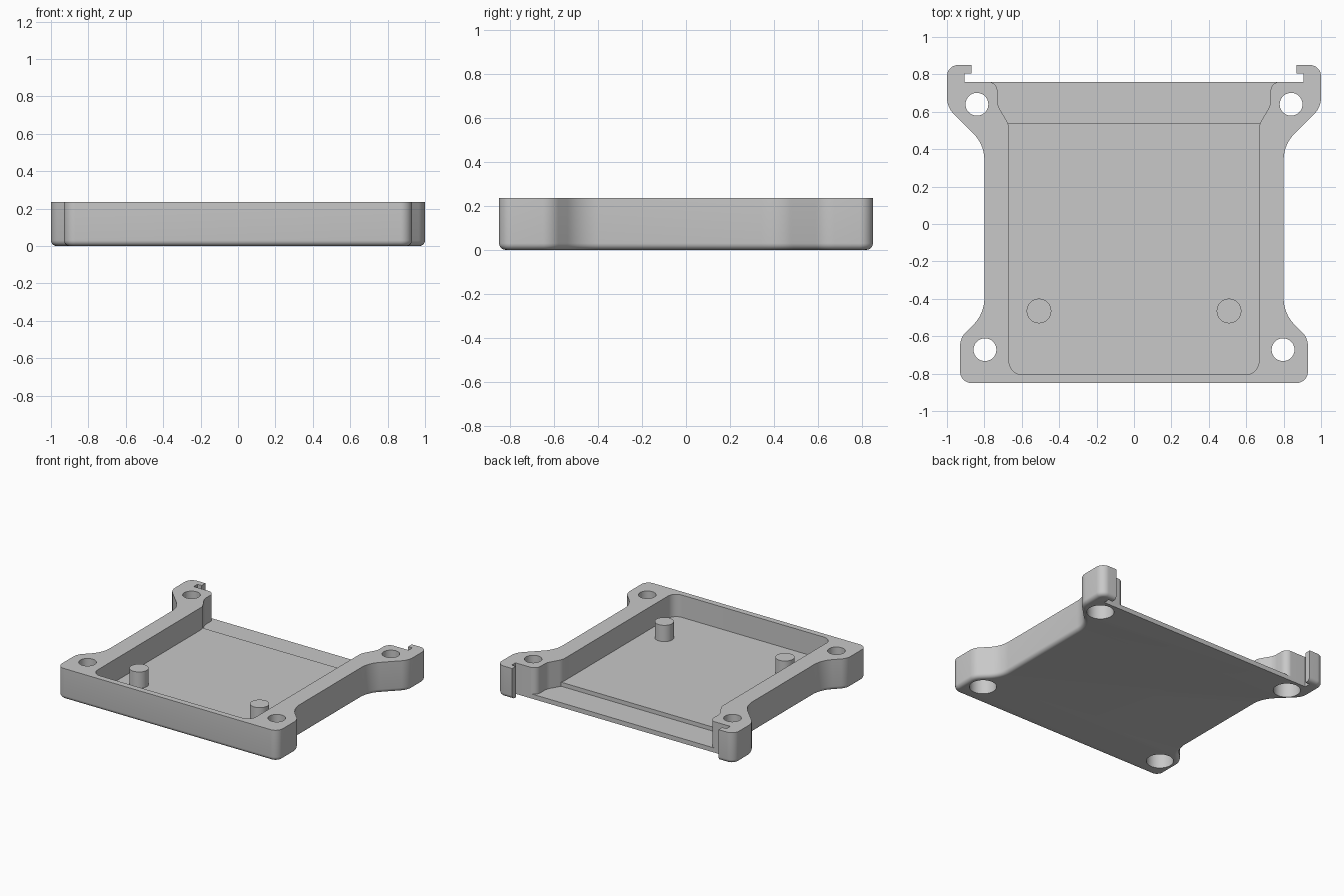
import bpy, bmesh, math
from mathutils import Vector

if "Cube" in bpy.data.objects:
    bpy.data.objects.remove(bpy.data.objects["Cube"])

HEIGHT = 0.236      # rim height
STRIP_Z = 0.035     # low floor along the open back
FLOOR_Z = 0.066     # main floor
BACK_Y = 0.76       # open back edge
GREY = (0.58, 0.58, 0.58, 1)

grey = bpy.data.materials.new("plain_grey")
grey.use_nodes = True
grey.diffuse_color = GREY
grey.node_tree.nodes["Principled BSDF"].inputs["Base Color"].default_value = GREY


def rounded(points, steps=8):
    """Outline from (x, y, radius) corners, each rounded by its radius."""
    out = []
    for i, (x, y, r) in enumerate(points):
        p = Vector((x, y))
        if r == 0:
            out.append(p)
            continue
        a = (Vector(points[i - 1][:2]) - p).normalized()
        b = (Vector(points[(i + 1) % len(points)][:2]) - p).normalized()
        half = a.angle(b) / 2
        centre = p + (a + b).normalized() * r / math.sin(half)
        reach = r / math.tan(half)
        start, end = p + a * reach - centre, p + b * reach - centre
        out += [centre + start.lerp(end, k / steps).normalized() * r
                for k in range(steps + 1)]
    return out


def mirrored(right_side):
    return right_side + [(-x, y, r) for x, y, r in reversed(right_side)]


def finish(name, bm):
    bmesh.ops.recalc_face_normals(bm, faces=bm.faces)
    mesh = bpy.data.meshes.new(name)
    bm.to_mesh(mesh)
    bm.free()
    mesh.materials.append(grey)
    obj = bpy.data.objects.new(name, mesh)
    bpy.context.collection.objects.link(obj)
    return obj


def prism(outline, z0, z1):
    bm = bmesh.new()
    face = bm.faces.new([bm.verts.new((p.x, p.y, z0)) for p in outline])
    top = bmesh.ops.extrude_face_region(bm, geom=[face])["geom"]
    bmesh.ops.translate(bm, vec=(0, 0, z1 - z0),
                        verts=[g for g in top if isinstance(g, bmesh.types.BMVert)])
    bmesh.ops.recalc_face_normals(bm, faces=bm.faces)
    return bm


def cylinder(name, x, y, z0, z1, radius):
    ring = [Vector((x + radius * math.cos(a), y + radius * math.sin(a)))
            for a in (math.tau * k / 40 for k in range(40))]
    return finish(name, prism(ring, z0, z1))


def activate(obj):
    bpy.ops.object.select_all(action='DESELECT')
    obj.select_set(True)
    bpy.context.view_layer.objects.active = obj


def cut(target, cutter):
    cutter.hide_render = True
    mod = target.modifiers.new("cut", 'BOOLEAN')
    mod.operation = 'DIFFERENCE'
    mod.solver = 'EXACT'
    mod.object = cutter
    activate(target)
    bpy.ops.object.modifier_apply(modifier=mod.name)
    bpy.data.objects.remove(cutter)


# Tray body: waisted outline with corner ears and clip hooks at the back
outline = mirrored([
    (0.93, -0.85, 0.06), (0.93, -0.61, 0.1), (0.80, -0.48, 0.2),
    (0.80, 0.425, 0.2), (1.0, 0.625, 0.12), (1.0, 0.85, 0.06),
    (0.87, 0.85, 0), (0.87, 0.805, 0), (0.905, 0.805, 0), (0.905, BACK_Y, 0)])
bm = prism(rounded(outline), 0, HEIGHT)


# Rounded lower edge, left sharp along the open back and the hook slots
def is_soft(edge):
    mid = (edge.verts[0].co + edge.verts[1].co) / 2
    low = all(v.co.z < 0.001 for v in edge.verts)
    return low and not (abs(mid.x) < 0.906 and 0.75 < mid.y < 0.845)


bmesh.ops.bevel(bm, geom=[e for e in bm.edges if is_soft(e)], offset=0.03,
                offset_type='OFFSET', segments=5, profile=0.5, affect='EDGES')
body = finish("tray_body", bm)

# Pocket open at the back, flaring out at its mouth
pocket = mirrored([
    (0.668, -0.805, 0.07), (0.668, 0.53, 0.1), (0.73, 0.635, 0.1),
    (0.73, BACK_Y + 0.0005, 0.05), (0.80, BACK_Y + 0.0005, 0), (0.80, 0.95, 0)])
cut(body, finish("pocket_cutter", prism(rounded(pocket), STRIP_Z, 0.5)))

# Screw holes, counterbored from below
for side in (-1, 1):
    for x, y in ((0.84, 0.64), (0.797, -0.672)):
        cut(body, cylinder("hole_cutter", side * x, y, -0.1, 0.5, 0.061))
        cut(body, cylinder("counterbore_cutter", side * x, y, -0.1, 0.13, 0.094))

# Raised main floor, stepping down to the strip at the back
floor_outline = mirrored([(0.685, -0.82, 0), (0.685, 0.54, 0)])
floor = finish("raised_floor", prism(rounded(floor_outline), STRIP_Z - 0.01, FLOOR_Z))

# Locating pins
pins = [cylinder(name, x, -0.465, FLOOR_Z - 0.01, 0.19, 0.066)
        for name, x in (("left_pin", 0.508), ("right_pin", -0.508))]

for obj in [body, floor] + pins:
    activate(obj)
    bpy.ops.object.shade_smooth_by_angle(angle=math.radians(30))
